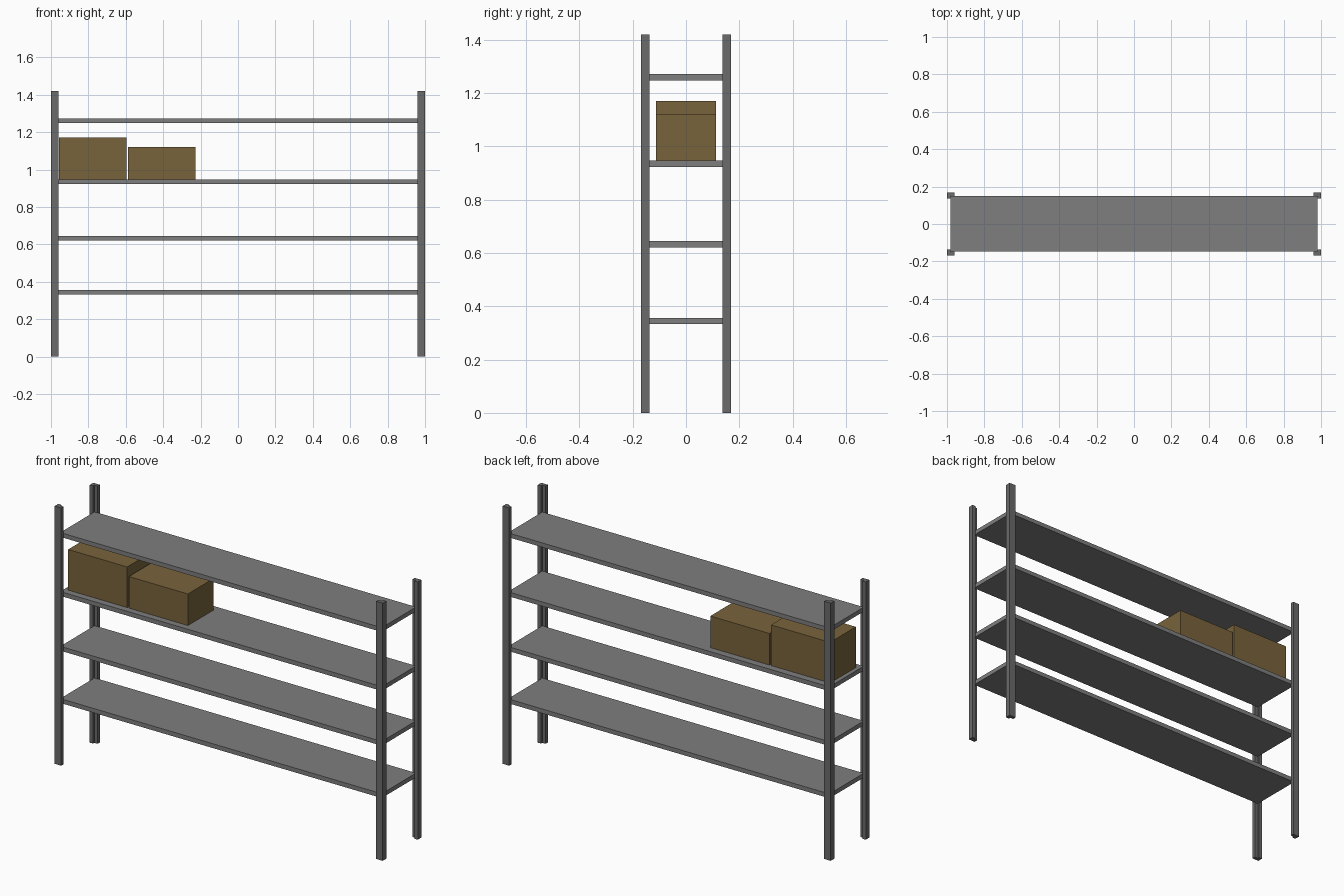
import bpy, bmesh

if "Cube" in bpy.data.objects:
    bpy.data.objects.remove(bpy.data.objects["Cube"])


def extrude_profile(name, points, z0, z1, mat):
    """Closed xy outline extruded from z0 to z1."""
    bm = bmesh.new()
    face = bm.faces.new([bm.verts.new((x, y, z0)) for x, y in points])
    ext = bmesh.ops.extrude_face_region(bm, geom=[face])
    top = [v for v in ext["geom"] if isinstance(v, bmesh.types.BMVert)]
    bmesh.ops.translate(bm, verts=top, vec=(0, 0, z1 - z0))
    bmesh.ops.recalc_face_normals(bm, faces=bm.faces)
    mesh = bpy.data.meshes.new(name)
    bm.to_mesh(mesh)
    bm.free()
    mesh.materials.append(mat)
    obj = bpy.data.objects.new(name, mesh)
    bpy.context.collection.objects.link(obj)
    return obj


def rect(x0, x1, y0, y1):
    return [(x0, y0), (x1, y0), (x1, y1), (x0, y1)]


def material(name, r, g, b):
    mat = bpy.data.materials.new(name)
    mat.diffuse_color = (r, g, b, 1)
    mat.use_nodes = True
    mat.node_tree.nodes["Principled BSDF"].inputs["Base Color"].default_value = mat.diffuse_color
    return mat


cardboard = material("cardboard", 0.19, 0.125, 0.045)
shelf_grey = material("shelf_grey", 0.21, 0.21, 0.21)
post_grey = material("post_grey", 0.145, 0.145, 0.145)

# Corner posts: L-shaped angle sections opening inwards
X, Y, T, HEIGHT = 1.0, 0.168, 0.02, 1.42
angle = [(X, Y), (X - 0.04, Y), (X - 0.04, Y - T), (X - T, Y - T),
         (X - T, Y - 0.031), (X, Y - 0.031)]
for sy, depth in ((-1, "front"), (1, "back")):
    for sx, side in ((-1, "left"), (1, "right")):
        extrude_profile(f"{depth}_{side}_post",
                        [(sx * x, sy * y) for x, y in angle], 0, HEIGHT, post_grey)

# Shelf boards resting inside the angles
for i, top in enumerate((0.357, 0.645, 0.947, 1.272)):
    extrude_profile(f"shelf_{i + 1}", rect(-X + T, X - T, -Y + T, Y - T + 0.003),
                    top - 0.024, top, shelf_grey)

# Storage boxes on the third shelf
extrude_profile("tall_box", rect(-0.957, -0.597, -0.112, 0.112), 0.947, 1.171, cardboard)
extrude_profile("low_box", rect(-0.587, -0.227, -0.112, 0.112), 0.947, 1.121, cardboard)
